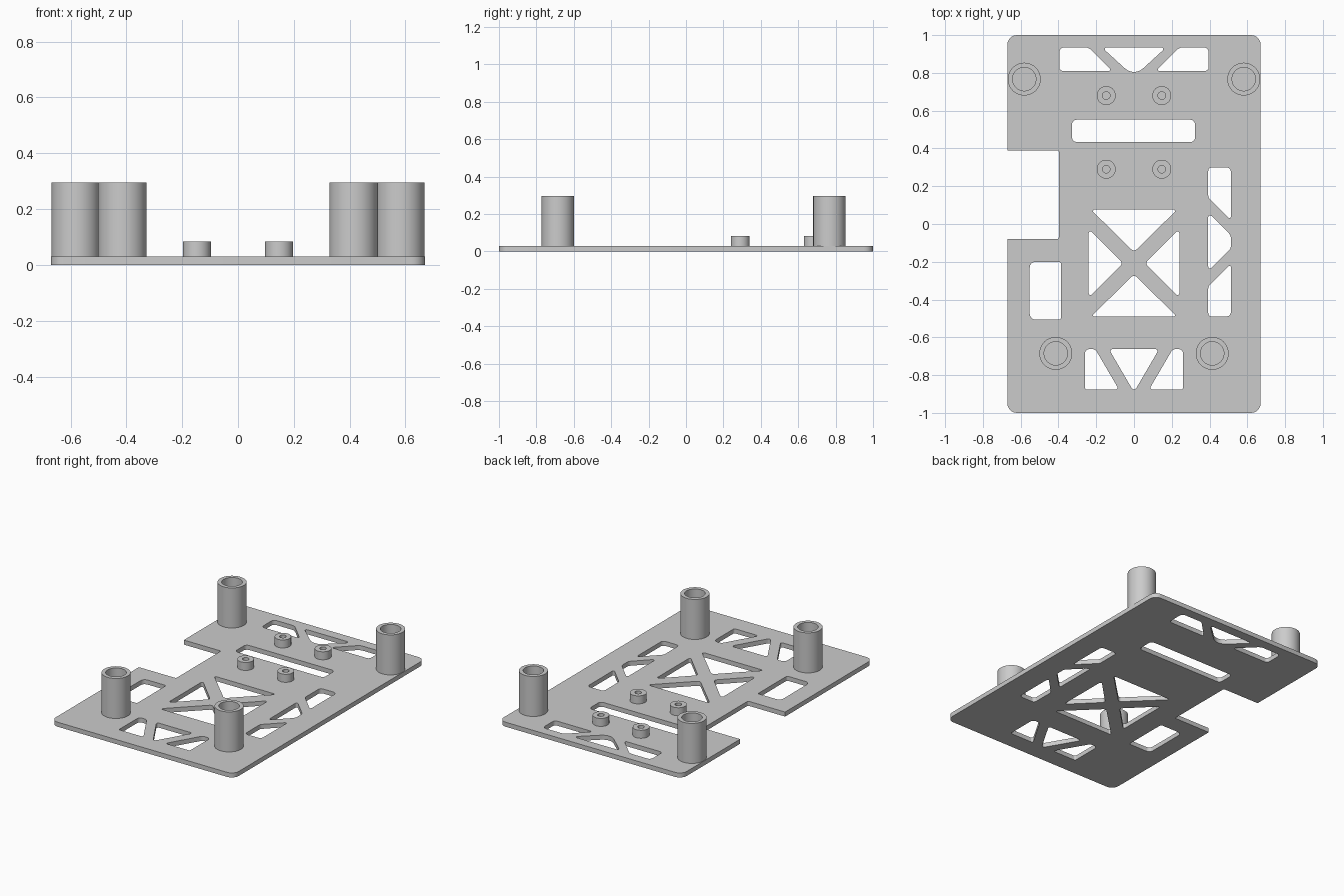
import bpy
from math import cos, sin, pi, tan
from mathutils import Vector

if "Cube" in bpy.data.objects:
    bpy.data.objects.remove(bpy.data.objects["Cube"])

T = 0.03  # plate thickness


def rounded(points, radii, steps=6):
    """Polygon with each corner replaced by a tangent arc."""
    pts = [Vector(p) for p in points]
    if not isinstance(radii, (list, tuple)):
        radii = [radii] * len(pts)
    out = []
    for i, p in enumerate(pts):
        r = radii[i]
        if r <= 0:
            out.append(p)
            continue
        a = (pts[i - 1] - p).normalized()
        b = (pts[(i + 1) % len(pts)] - p).normalized()
        half = a.angle(b) / 2
        start, end = p + a * (r / tan(half)), p + b * (r / tan(half))
        centre = p + (a + b).normalized() * (r / sin(half))
        u, v = start - centre, end - centre
        sweep = pi - 2 * half
        for k in range(steps + 1):
            t = k / steps
            out.append(centre + (u * sin((1 - t) * sweep) + v * sin(t * sweep)) / sin(sweep))
    return out


def circle(r, n=48):
    return [Vector((r * cos(2 * pi * k / n), r * sin(2 * pi * k / n))) for k in range(n)]


def rect(x0, x1, y0, y1):
    return [(x0, y0), (x1, y0), (x1, y1), (x0, y1)]


def flip_x(pts):
    return [(-x, y) for x, y in pts]


def flip_y(pts, mid):
    return [(x, 2 * mid - y) for x, y in pts]


def extrude(name, loops, z0, z1, xy=(0, 0)):
    """Fill the outer loop minus inner loops and extrude from z0 to z1."""
    cu = bpy.data.curves.new(name, 'CURVE')
    cu.dimensions = '2D'
    cu.fill_mode = 'BOTH'
    cu.extrude = (z1 - z0) / 2
    for loop in loops:
        s = cu.splines.new('POLY')
        s.points.add(len(loop) - 1)
        for q, p in zip(s.points, loop):
            q.co = (p[0], p[1], 0, 1)
        s.use_cyclic_u = True
    ob = bpy.data.objects.new(name, cu)
    bpy.context.collection.objects.link(ob)
    ob.location = (xy[0], xy[1], (z0 + z1) / 2)
    bpy.ops.object.select_all(action='DESELECT')
    ob.select_set(True)
    bpy.context.view_layer.objects.active = ob
    bpy.ops.object.convert(target='MESH')
    ob = bpy.context.object
    bpy.ops.object.mode_set(mode='EDIT')
    bpy.ops.mesh.select_all(action='SELECT')
    bpy.ops.mesh.remove_doubles(threshold=1e-5)
    bpy.ops.mesh.normals_make_consistent(inside=False)
    bpy.ops.object.mode_set(mode='OBJECT')
    bpy.ops.object.shade_smooth_by_angle(angle=0.52)
    return ob


# Plate outline with the side notch
outline = rounded([(-0.67, -1), (0.67, -1), (0.67, 1), (-0.67, 1),
                   (-0.67, 0.39), (-0.398, 0.39), (-0.398, -0.08), (-0.67, -0.08)],
                  [0.05, 0.05, 0.05, 0.05, 0, 0.01, 0.01, 0])
holes = []

# Back truss window
side = [(-0.395, 0.935), (-0.24, 0.935), (-0.115, 0.81), (-0.395, 0.81)]
for s in (side, flip_x(side)):
    holes.append(rounded(s, [0.025, 0.05, 0.008, 0.02]))
holes.append(rounded([(-0.17, 0.935), (0.17, 0.935), (0, 0.78)], [0.01, 0.01, 0.07]))

# Cable slot and battery window
holes.append(rounded(rect(-0.328, 0.323, 0.434, 0.552), 0.025))
holes.append(rounded(rect(-0.552, -0.386, -0.506, -0.2), [0.03, 0.012, 0.012, 0.03]))

# Right truss window
end = [(0.393, 0.3), (0.513, 0.3), (0.513, 0.02), (0.393, 0.14)]
for s in (end, flip_y(end, -0.095)):
    holes.append(rounded(s, [0.02, 0.025, 0.008, 0.03]))
holes.append(rounded([(0.393, 0.06), (0.513, -0.06), (0.513, -0.13), (0.393, -0.25)],
                     [0.01, 0.04, 0.04, 0.01]))

# Central X window
mid = -0.2075
tri = [(-0.228, 0.076), (0.228, 0.076), (0, -0.148)]
wedge = [(-0.24, -0.025), (-0.24, -0.39), (-0.058, mid)]
for s in (tri, flip_y(tri, mid)):
    holes.append(rounded(s, [0.008, 0.008, 0.02]))
for s in (wedge, flip_x(wedge)):
    holes.append(rounded(s, [0.01, 0.01, 0.02]))

# Front truss window
side = [(-0.26, -0.662), (-0.205, -0.662), (-0.08, -0.876), (-0.26, -0.876)]
for s in (side, flip_x(side)):
    holes.append(rounded(s, [0.025, 0.03, 0.01, 0.012]))
holes.append(rounded([(-0.133, -0.662), (0.133, -0.662), (0, -0.89)], [0.012, 0.012, 0.015]))

extrude("base_plate", [outline] + holes, 0, T)

# Tall hollow posts and small screw bosses
for sx in (-1, 1):
    for x, y in ((0.581, 0.767), (0.414, -0.685)):
        extrude("tall_post", [circle(0.087), circle(0.062)], T - 0.01, 0.295, (sx * x, y))
    for y in (0.68, 0.29):
        extrude("screw_boss", [circle(0.05), circle(0.02)], T - 0.01, 0.083, (sx * 0.147, y))
